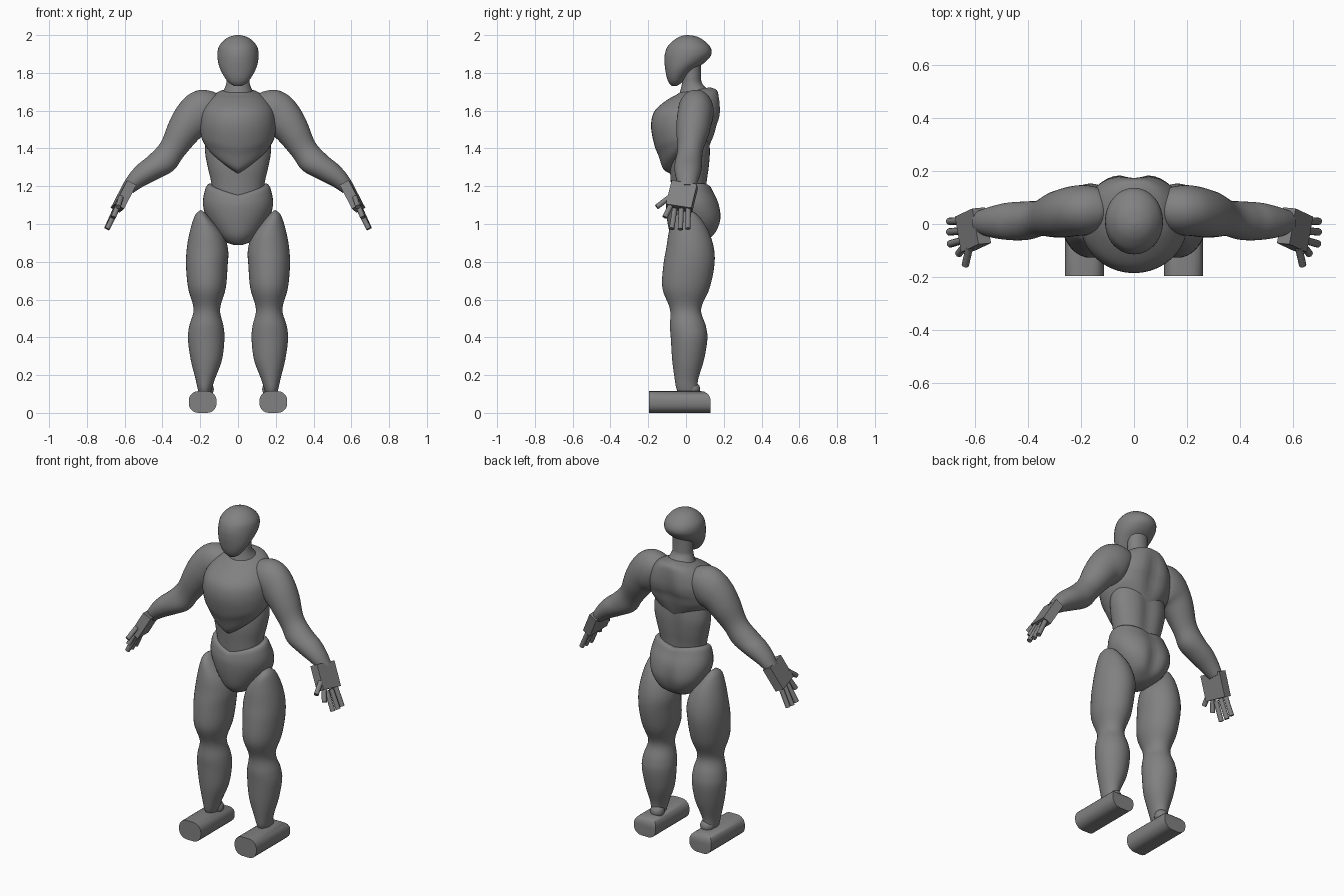
import bpy, bmesh, math
from mathutils import Vector, Matrix

SEGS, STEPS = 40, 5
grey = bpy.data.materials.new("dark_grey")
grey.diffuse_color = (.22, .22, .22, 1)


def finish(bm, name, mirror=False, angle=40):
    bmesh.ops.recalc_face_normals(bm, faces=bm.faces)
    me = bpy.data.meshes.new(name)
    bm.to_mesh(me)
    bm.free()
    me.materials.append(grey)
    ob = bpy.data.objects.new(name, me)
    bpy.context.collection.objects.link(ob)
    if mirror:
        ob.modifiers.new("Mirror", 'MIRROR')
    bpy.ops.object.select_all(action='DESELECT')
    ob.select_set(True)
    bpy.context.view_layer.objects.active = ob
    bpy.ops.object.shade_smooth_by_angle(angle=math.radians(angle))
    return ob


def spline(rows):
    # Catmull-Rom interpolation of ring parameters
    out = []
    for i in range(len(rows) - 1):
        a, b, c, d = (rows[max(0, min(len(rows) - 1, i + k))] for k in (-1, 0, 1, 2))
        for n in range(STEPS):
            t = n / STEPS
            out.append([0.5 * (2 * q + (r - p) * t + (2 * p - 5 * q + 4 * r - s) * t * t
                               + (3 * q - p - 3 * r + s) * t ** 3)
                        for p, q, r, s in zip(a, b, c, d)])
    return out + [rows[-1]]


def loft(name, rows, mirror=False):
    # row: outer x, outer z, inner x, inner z, front y, back y, tilt, back groove, vee
    bm = bmesh.new()
    loops = []
    for x0, z0, x1, z1, yf, yb, tilt, groove, vee in spline(rows):
        loop = []
        for k in range(SEGS):
            a = 2 * math.pi * k / SEGS
            p, s = (1 - math.cos(a)) / 2, math.sin(a)
            if s > 1e-6:
                s = s ** (1 - 9 * groove)       # grooved backs are also fuller
            x = x0 + (x1 - x0) * p
            y = (yf + yb) / 2 + (yb - yf) / 2 * s
            z = z0 + (z1 - z0) * p + tilt * y + vee * abs(x)
            if s > 0:
                y -= groove * math.exp(-(x / 0.045) ** 2)
            loop.append(bm.verts.new((x, y, z)))
        loops.append(loop)
    for a, b in zip(loops, loops[1:]):
        for k in range(SEGS):
            j = (k + 1) % SEGS
            bm.faces.new((a[k], a[j], b[j], b[k]))
    bm.faces.new(loops[0])
    bm.faces.new(loops[-1])
    return finish(bm, name, mirror, 60)


def trunk(name, rows):
    # row: z, half width, front y, back y, tilt, back groove, vee
    return loft(name, [(w, z, -w, z, f, b, t, g, v) for z, w, f, b, t, g, v in rows])


def limb(name, rows):
    return loft(name, [r + (0, 0, 0) for r in rows], True)


# Head and neck
trunk("head", [r + (0, 0, 0) for r in (
    (1.73, .02, -.075, -.05), (1.75, .05, -.092, -.02), (1.78, .073, -.103, .005),
    (1.82, .094, -.11, .05), (1.86, .106, -.114, .105), (1.90, .109, -.112, .135),
    (1.94, .101, -.097, .127), (1.975, .072, -.062, .09), (1.993, .04, -.03, .055),
    (2.0, .008, -.003, .014))])
trunk("neck", [r + (0, 0, 0) for r in (
    (1.64, .12, -.05, .17), (1.69, .085, -.035, .14), (1.74, .063, -.022, .088),
    (1.78, .06, -.02, .08), (1.86, .06, -.02, .08))])

# Torso
trunk("chest", [
    (1.31, .11, -.085, .115, .5, .01, .5), (1.345, .165, -.12, .137, .45, .015, .4),
    (1.41, .190, -.145, .158, .35, .02, .2), (1.47, .199, -.168, .172, .3, .022, .08),
    (1.54, .20, -.185, .184, .1, .022, 0), (1.60, .19, -.165, .19, 0, .02, 0),
    (1.66, .155, -.095, .185, 0, .012, 0), (1.69, .11, -.05, .17, .1, .006, 0),
    (1.71, .05, -.01, .13, .1, 0, 0)])
trunk("abdomen", [
    (1.10, .13, -.075, .11, 0, .01, 0), (1.21, .14, -.08, .118, 0, .015, 0),
    (1.30, .16, -.085, .13, 0, .018, 0), (1.38, .174, -.08, .135, 0, .018, 0),
    (1.46, .17, -.08, .13, 0, .015, 0)])
trunk("pelvis", [
    (.89, .025, -.03, .04, 0, 0, 0), (.905, .065, -.055, .10, 0, .005, 0),
    (.945, .11, -.083, .165, 0, .022, 0), (1.02, .16, -.10, .194, 0, .025, 0),
    (1.09, .185, -.105, .183, .05, .015, .03), (1.135, .178, -.10, .153, .15, .008, .16),
    (1.165, .158, -.088, .13, .2, .004, .25), (1.17, .11, -.06, .09, .2, 0, .25)])

# Arms
limb("arm", [
    (.10, 1.68, .10, 1.63, .03, .08), (.13, 1.70, .12, 1.55, -.02, .13),
    (.20, 1.71, .14, 1.50, -.04, .145), (.268, 1.68, .165, 1.475, -.045, .145),
    (.325, 1.615, .195, 1.46, -.05, .135), (.367, 1.535, .235, 1.42, -.05, .12),
    (.41, 1.43, .292, 1.352, -.045, .09), (.475, 1.36, .34, 1.285, -.06, .085),
    (.53, 1.315, .42, 1.24, -.06, .08), (.575, 1.265, .50, 1.20, -.05, .065),
    (.61, 1.21, .555, 1.165, -.035, .05)])

# Hands: slanted palm plate
along = Vector((.06, -.028, -.115)).normalized()
across = Vector((.023, .135, -.02))
across = (across - along * across.dot(along)).normalized()
thick = along.cross(across)
turn = Matrix((across, thick, along)).transposed().to_4x4()
bm = bmesh.new()
bmesh.ops.create_cube(bm, size=1, matrix=Matrix.Translation((.606, -.022, 1.146))
                      @ turn @ Matrix.Diagonal((.138, .054, .145, 1)))
finish(bm, "palm", True)

# Fingers and thumb: base point to tip
bm = bmesh.new()
for base, tip in (((.62, -.09, 1.14), (.635, -.155, 1.09)),
                  ((.635, -.08, 1.10), (.66, -.112, 1.035)),
                  ((.64, -.06, 1.08), (.692, -.075, .975)),
                  ((.645, -.025, 1.08), (.695, -.03, .972)),
                  ((.648, .012, 1.08), (.695, .01, .975))):
    a, b = Vector(base), Vector(tip)
    rot = (b - a).to_track_quat('Z', 'Y').to_matrix().to_4x4()
    bmesh.ops.create_cone(bm, cap_ends=True, segments=12, radius1=.014, radius2=.014,
                          depth=(b - a).length, matrix=Matrix.Translation((a + b) / 2) @ rot)
finish(bm, "fingers", True)

# Legs
limb("leg", [
    (.195, 1.075, .175, 1.06, -.02, .03), (.225, 1.05, .13, 1.01, -.065, .075),
    (.25, .98, .075, .94, -.09, .12), (.27, .88, .052, .86, -.105, .148),
    (.275, .78, .055, .78, -.12, .15), (.264, .66, .065, .66, -.125, .125),
    (.235, .55, .095, .55, -.085, .08), (.258, .46, .077, .46, -.085, .105),
    (.265, .39, .072, .39, -.08, .113), (.25, .28, .085, .28, -.073, .095),
    (.225, .18, .122, .18, -.06, .065), (.213, .125, .14, .125, -.05, .06),
    (.20, .09, .15, .09, -.03, .05)])
bm = bmesh.new()
bmesh.ops.create_uvsphere(bm, u_segments=24, v_segments=14, radius=.04,
                          matrix=Matrix.Translation((.168, .035, .125)))
finish(bm, "heel_ball", True)

# Feet: rounded block, flat at the toe
bm = bmesh.new()
bmesh.ops.create_cube(bm, size=1, matrix=Matrix.Translation((.187, -.0325, .0575))
                      @ Matrix.Diagonal((.147, .325, .115, 1)))
edges = []
for e in bm.edges:
    a, b = (v.co for v in e.verts)
    if abs(a.y - b.y) > .1 or (a.y > 0 and b.y > 0 and a.z > .1 and b.z > .1):
        edges.append(e)
bmesh.ops.bevel(bm, geom=edges, offset=.05, segments=5, profile=.5, affect='EDGES')
finish(bm, "foot", True)
